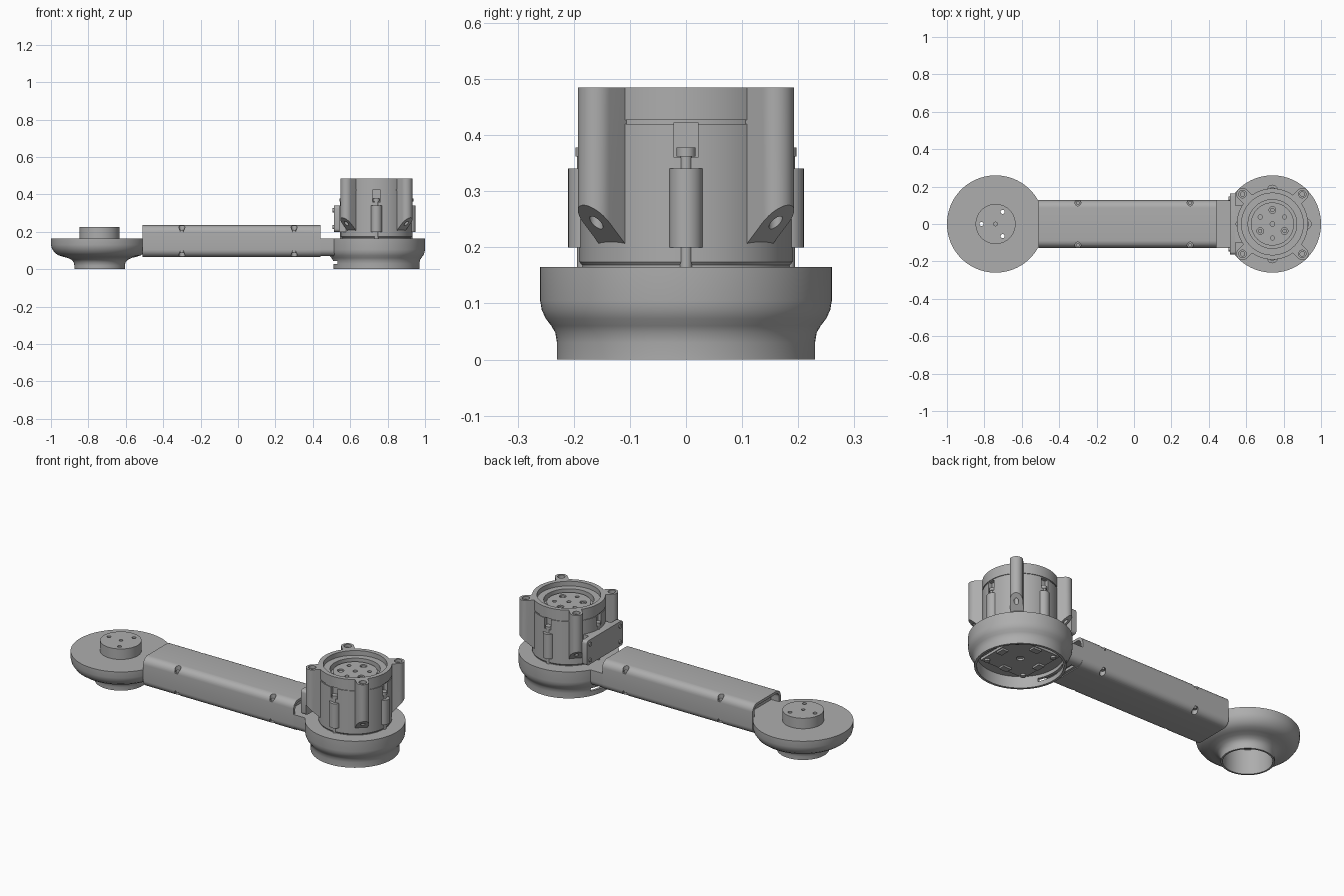
import bpy, bmesh, math
from mathutils import Matrix, Vector

if "Cube" in bpy.data.objects:
    bpy.data.objects.remove(bpy.data.objects["Cube"], do_unlink=True)

grey = bpy.data.materials.new("machined_grey")
grey.use_nodes = True
COLOUR = (0.42, 0.42, 0.42, 1)
grey.diffuse_color = COLOUR
grey.node_tree.nodes["Principled BSDF"].inputs["Base Color"].default_value = COLOUR

MOTOR_X, HUB_X = 0.74, -0.74
QUARTERS = [i * math.pi / 2 for i in range(4)]
parts = []


def finish(name, bm):
    bmesh.ops.recalc_face_normals(bm, faces=bm.faces)
    mesh = bpy.data.meshes.new(name)
    bm.to_mesh(mesh)
    bm.free()
    mesh.materials.append(grey)
    ob = bpy.data.objects.new(name, mesh)
    bpy.context.collection.objects.link(ob)
    parts.append(ob)
    return ob


def lathe(name, profile, x, steps=96):
    """Revolve (radius, height) points about a vertical axis."""
    bm = bmesh.new()
    vs = [bm.verts.new((r, 0, z)) for r, z in profile]
    es = [bm.edges.new(p) for p in zip(vs, vs[1:])]
    bmesh.ops.spin(bm, geom=vs + es, cent=(0, 0, 0), axis=(0, 0, 1),
                   angle=math.tau, steps=steps)
    bmesh.ops.remove_doubles(bm, verts=bm.verts, dist=1e-5)
    bmesh.ops.translate(bm, verts=bm.verts, vec=(x, 0, 0))
    return finish(name, bm)


def add_box(bm, x, y, z, place=Matrix()):
    """Box from (low, high) pairs."""
    size = [b - a for a, b in (x, y, z)]
    mid = [(a + b) / 2 for a, b in (x, y, z)]
    m = place @ Matrix.Translation(mid) @ Matrix.Diagonal((*size, 1))
    return bmesh.ops.create_cube(bm, size=1, matrix=m)["verts"]


def add_rod(bm, x, y, z, r, segments=24):
    m = Matrix.Translation((x, y, (z[0] + z[1]) / 2))
    bmesh.ops.create_cone(bm, cap_ends=True, segments=segments, radius1=r,
                          radius2=r, depth=z[1] - z[0], matrix=m)


def around(angle, x=MOTOR_X):
    return Matrix.Translation((x, 0, 0)) @ Matrix.Rotation(angle, 4, 'Z')


def polar(r, angle, x=MOTOR_X):
    return x + r * math.cos(angle), r * math.sin(angle)


def cut(ob, bm):
    """Subtract everything in bm from the object and bake the result."""
    cutter = finish("cutter", bm)
    parts.remove(cutter)
    cutter.hide_render = True
    mod = ob.modifiers.new("cut", 'BOOLEAN')
    mod.operation, mod.solver, mod.object = 'DIFFERENCE', 'EXACT', cutter
    mod.use_self = True
    deps = bpy.context.evaluated_depsgraph_get()
    mesh = bpy.data.meshes.new_from_object(ob.evaluated_get(deps))
    ob.modifiers.clear()
    ob.data = mesh
    bpy.data.objects.remove(cutter, do_unlink=True)


# Far joint: hollow flared disc with a raised hub
hub = lathe("hub_disc", [
    (0, 0.225), (0.107, 0.225), (0.107, 0.165), (0.26, 0.165), (0.26, 0.13),
    (0.255, 0.11), (0.24, 0.088), (0.22, 0.074), (0.195, 0.066), (0.17, 0.06),
    (0.15, 0.05), (0.138, 0.036), (0.135, 0.02), (0.135, 0), (0.125, 0),
    (0.125, 0.14), (0, 0.14)], HUB_X)
bm = bmesh.new()
for i in range(3):
    x, y = polar(0.075, math.pi + i * math.tau / 3, HUB_X)
    add_rod(bm, x, y, (0.1, 0.3), 0.011)
add_rod(bm, HUB_X, 0, (0.205, 0.3), 0.01)
cut(hub, bm)

# Arm: rounded beam with open ends and screw recesses
bm = bmesh.new()
add_box(bm, (-0.51, 0.44), (-0.127, 0.127), (0.065, 0.235))
long_edges = [e for e in bm.edges
              if abs((e.verts[0].co - e.verts[1].co).x) > 0.5]
bmesh.ops.bevel(bm, geom=long_edges, offset=0.04, segments=8, affect='EDGES',
                profile=0.5)
arm = finish("arm_beam", bm)
bm = bmesh.new()
screws = bmesh.new()
for x in (-0.3, 0.3):
    for y in (-0.113, 0.113):
        add_rod(bm, x, y, (0.2, 0.25), 0.016)
        add_rod(bm, x, y, (0.05, 0.1), 0.016)
        add_rod(screws, x, y, (0.195, 0.21), 0.011)
        add_rod(screws, x, y, (0.09, 0.105), 0.011)
for x in ((-0.55, -0.46), (0.39, 0.5)):
    pocket = add_box(bm, x, (-0.112, 0.112), (0.165, 0.22))
    corners = [e for e in bm.edges if e.verts[0] in pocket and e.verts[1] in pocket
               and abs((e.verts[0].co - e.verts[1].co).x) > 0.05
               and e.verts[0].co.z > 0.2]
    bmesh.ops.bevel(bm, geom=corners, offset=0.028, segments=6,
                    affect='EDGES', profile=0.5)
cut(arm, bm)
finish("arm_screws", screws)

# Neck between beam and motor base
bm = bmesh.new()
add_box(bm, (0.39, 0.56), (-0.127, 0.127), (0.07, 0.165))
low = [e for e in bm.edges if abs((e.verts[0].co - e.verts[1].co).x) > 0.1
       and e.verts[0].co.z < 0.1]
bmesh.ops.bevel(bm, geom=low, offset=0.035, segments=6, affect='EDGES', profile=0.5)
neck = finish("neck", bm)
bm = bmesh.new()
add_box(bm, (0.455, 0.475), (-0.08, 0.08), (0.05, 0.085))
cut(neck, bm)

# Motor base: flared cup, open below
base = lathe("motor_base", [
    (0, 0.165), (0.26, 0.165), (0.26, 0.105), (0.257, 0.088), (0.25, 0.073),
    (0.24, 0.06), (0.233, 0.048), (0.23, 0.03), (0.23, 0), (0.217, 0),
    (0.217, 0.065), (0, 0.065)], MOTOR_X)
bm = bmesh.new()
add_box(bm, (0.48, 0.545), (-0.1, 0.1), (0.027, 0.045))
cut(base, bm)

# Control board inside the cup
bm = bmesh.new()
add_box(bm, (-0.14, 0.14), (-0.14, 0.14), (0.045, 0.06), around(0))
board = finish("control_board", bm)
bm = bmesh.new()
add_rod(bm, MOTOR_X, 0, (0.03, 0.055), 0.02)
cut(board, bm)
bm = bmesh.new()
for a in QUARTERS:
    x, y = polar(0.165, a + math.pi / 4)
    add_rod(bm, x, y, (0.035, 0.067), 0.014)
    add_box(bm, (0.1, 0.135), (-0.025, 0.025), (0.035, 0.046), around(a))
finish("board_fittings", bm)

# Motor housing with recessed rotor
motor = lathe("motor_housing", [
    (0, 0.16), (0.185, 0.16), (0.185, 0.168), (0.19, 0.174), (0.19, 0.42),
    (0.186, 0.42), (0.186, 0.427), (0.19, 0.427), (0.19, 0.485),
    (0.165, 0.485), (0.165, 0.458), (0.13, 0.458), (0.13, 0.425),
    (0.115, 0.425), (0.115, 0.445), (0, 0.445)], MOTOR_X)
bm = bmesh.new()
for a in QUARTERS:
    add_box(bm, (0.168, 0.22), (-0.021, 0.021), (0.36, 0.422), around(a))
for i in range(6):
    x, y = polar(0.075, math.pi / 2 + i * math.pi / 3)
    add_rod(bm, x, y, (0.43, 0.5), 0.011 if i % 2 else 0.018)
add_rod(bm, MOTOR_X, 0, (0.42, 0.5), 0.012)
cut(motor, bm)
bm = bmesh.new()
for i in range(3):
    x, y = polar(0.075, math.pi / 2 + i * math.tau / 3)
    add_rod(bm, x, y, (0.425, 0.44), 0.012, 6)
finish("rotor_screws", bm)

# Tie bolts with sleeves on the four sides
bm = bmesh.new()
for a in QUARTERS:
    add_rod(bm, *polar(0.18, a), (0.2, 0.34), 0.03)
    add_rod(bm, *polar(0.183, a), (0.16, 0.365), 0.011)
    add_rod(bm, *polar(0.18, a), (0.362, 0.378), 0.017)
finish("tie_bolts", bm)

# Corner posts with slanted feet and through holes
bm = bmesh.new()
holes = bmesh.new()
W, CENTRE = 0.033, 0.226
arc = [(CENTRE + W * math.cos(t), W * math.sin(t))
       for t in [math.pi * (i / 16 - 0.5) for i in range(17)]]
outline = [(0.173, -W)] + arc + [(0.173, W)]
for a in QUARTERS:
    place = around(a + math.pi / 4)
    top = [bm.verts.new(place @ Vector((u, v, 0.485))) for u, v in outline]
    foot = [bm.verts.new(place @ Vector((u, v, 0.205 + 0.95 * (u - 0.185))))
            for u, v in outline]
    bm.faces.new(top)
    bm.faces.new(foot[::-1])
    for i in range(len(outline)):
        j = (i + 1) % len(outline)
        bm.faces.new((top[j], top[i], foot[i], foot[j]))
    spot = polar(CENTRE, a + math.pi / 4)
    add_rod(holes, *spot, (0.15, 0.475), 0.012)
    add_rod(holes, *spot, (0.468, 0.5), 0.02)
posts = finish("corner_posts", bm)
cut(posts, holes)

# Connector plate on the arm side
bm = bmesh.new()
add_box(bm, (0.512, 0.543), (-0.163, 0.163), (0.2, 0.34))
upright = [e for e in bm.edges if abs((e.verts[0].co - e.verts[1].co).x) > 0.02]
bmesh.ops.bevel(bm, geom=upright, offset=0.015, segments=4, affect='EDGES', profile=0.5)
add_box(bm, (0.54, 0.61), (-0.1, 0.1), (0.2, 0.34))
for y in (-0.135, 0.135):
    for z in (0.225, 0.315):
        m = Matrix.Translation((0.511, y, z)) @ Matrix.Rotation(math.pi / 2, 4, 'Y')
        bmesh.ops.create_cone(bm, cap_ends=True, segments=20, radius1=0.011,
                              radius2=0.011, depth=0.01, matrix=m)
finish("connector_plate", bm)

# Smooth curved walls, keep machined edges crisp
bpy.ops.object.select_all(action='DESELECT')
for ob in parts:
    ob.select_set(True)
bpy.context.view_layer.objects.active = parts[0]
bpy.ops.object.shade_smooth_by_angle(angle=math.radians(30))
